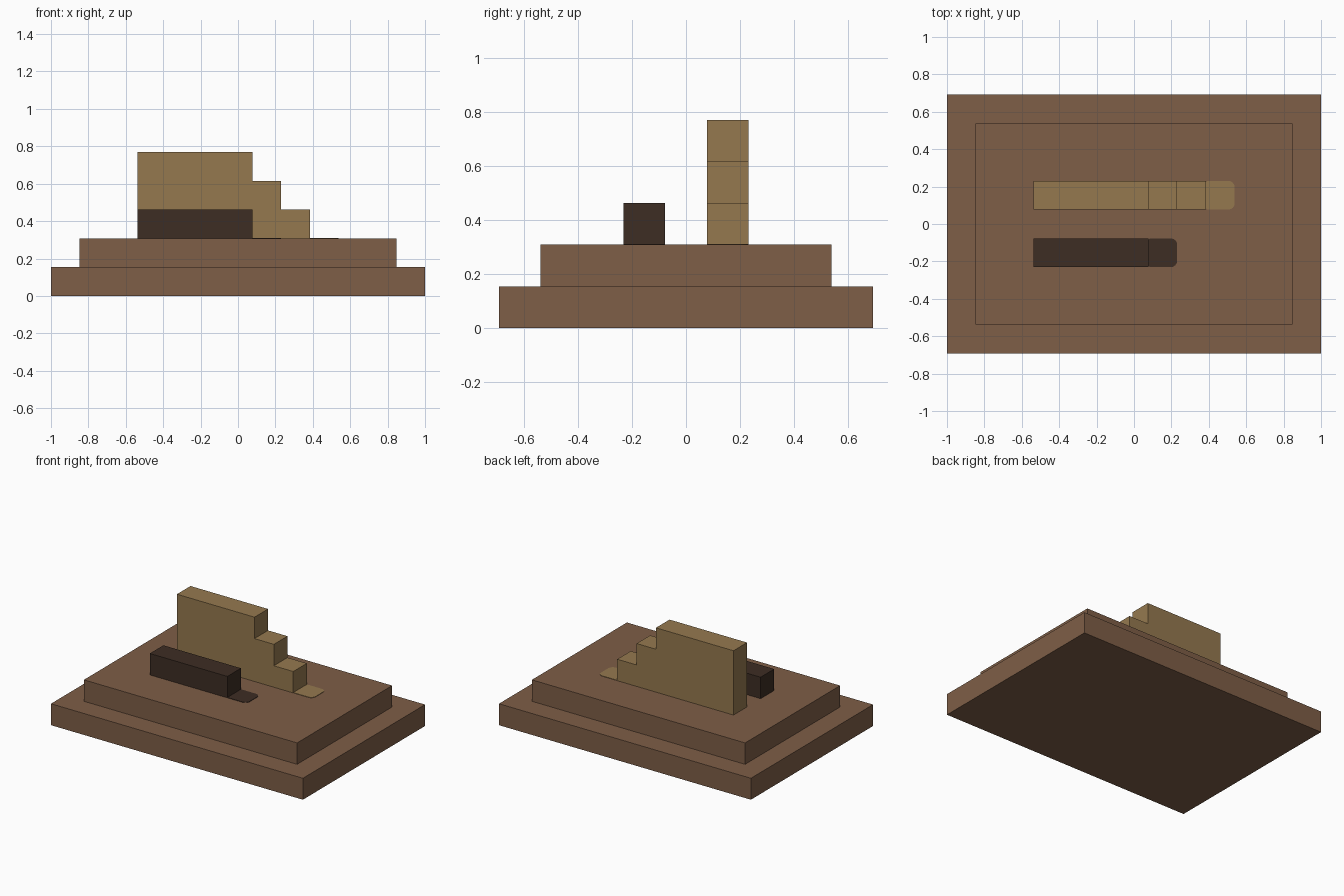
import bpy
import bmesh
from math import cos, sin, pi

U = 2 / 13  # one block


def srgb(r, g, b):
    return [((c / 255 + 0.055) / 1.055) ** 2.4 for c in (r, g, b)] + [1]


def material(name, color):
    mat = bpy.data.materials.new(name)
    mat.use_nodes = True
    mat.diffuse_color = color
    mat.node_tree.nodes["Principled BSDF"].inputs["Base Color"].default_value = color
    return mat


def prism(name, mat, outline, direction):
    """Extrude a flat outline along a direction into a closed solid."""
    bm = bmesh.new()
    face = bm.faces.new([bm.verts.new(p) for p in outline])
    new = bmesh.ops.extrude_face_region(bm, geom=[face], use_keep_orig=True)["geom"]
    bmesh.ops.translate(bm, vec=direction,
                        verts=[g for g in new if isinstance(g, bmesh.types.BMVert)])
    bmesh.ops.recalc_face_normals(bm, faces=bm.faces)
    mesh = bpy.data.meshes.new(name)
    bm.to_mesh(mesh)
    bm.free()
    mesh.materials.append(mat)
    obj = bpy.data.objects.new(name, mesh)
    bpy.context.collection.objects.link(obj)
    return obj


def box(name, mat, x0, x1, y0, y1, z0, z1):
    """Box measured in block units."""
    outline = [(x * U, y * U, z0 * U) for x, y in ((x0, y0), (x1, y0), (x1, y1), (x0, y1))]
    return prism(name, mat, outline, (0, 0, (z1 - z0) * U))


def marker(name, mat, x0, y0):
    """Thin floor plate, one block square, with rounder corners on the left end."""
    outline = []
    for k, (cx, cy, r) in enumerate(((1, 1, 0.22), (0, 1, 0.08), (0, 0, 0.08), (1, 0, 0.22))):
        px = cx + (r if cx == 0 else -r)
        py = cy + (r if cy == 0 else -r)
        for i in range(5):
            a = (k + i / 4) * pi / 2
            outline.append(((x0 + px + r * cos(a)) * U, (y0 + py + r * sin(a)) * U, 2 * U))
    return prism(name, mat, outline, (0, 0, 0.003))


cube = bpy.data.objects.get("Cube")
if cube:
    bpy.data.objects.remove(cube, do_unlink=True)

brown = material("brown", srgb(126, 94, 71))
gold = material("dull gold", srgb(149, 121, 79))
dark = material("dark brown", srgb(61, 45, 36))

# Two-tier plinth
box("lower_plinth", brown, -6.5, 6.5, -4.5, 4.5, 0, 1)
box("upper_plinth", brown, -5.5, 5.5, -3.5, 3.5, 1, 2)

# Low bar
box("low_bar", dark, -3.5, 0.5, -1.5, -0.5, 2, 3)

# Stepped wall: side profile extruded in depth
steps = [(-3.5, 2), (2.5, 2), (2.5, 3), (1.5, 3), (1.5, 4), (0.5, 4), (0.5, 5), (-3.5, 5)]
prism("stepped_wall", gold, [(x * U, 0.5 * U, z * U) for x, z in steps], (0, U, 0))

# Floor plates at the end of each wall
marker("dark_floor_plate", dark, 0.5, -1.5)
marker("gold_floor_plate", gold, 2.5, 0.5)
